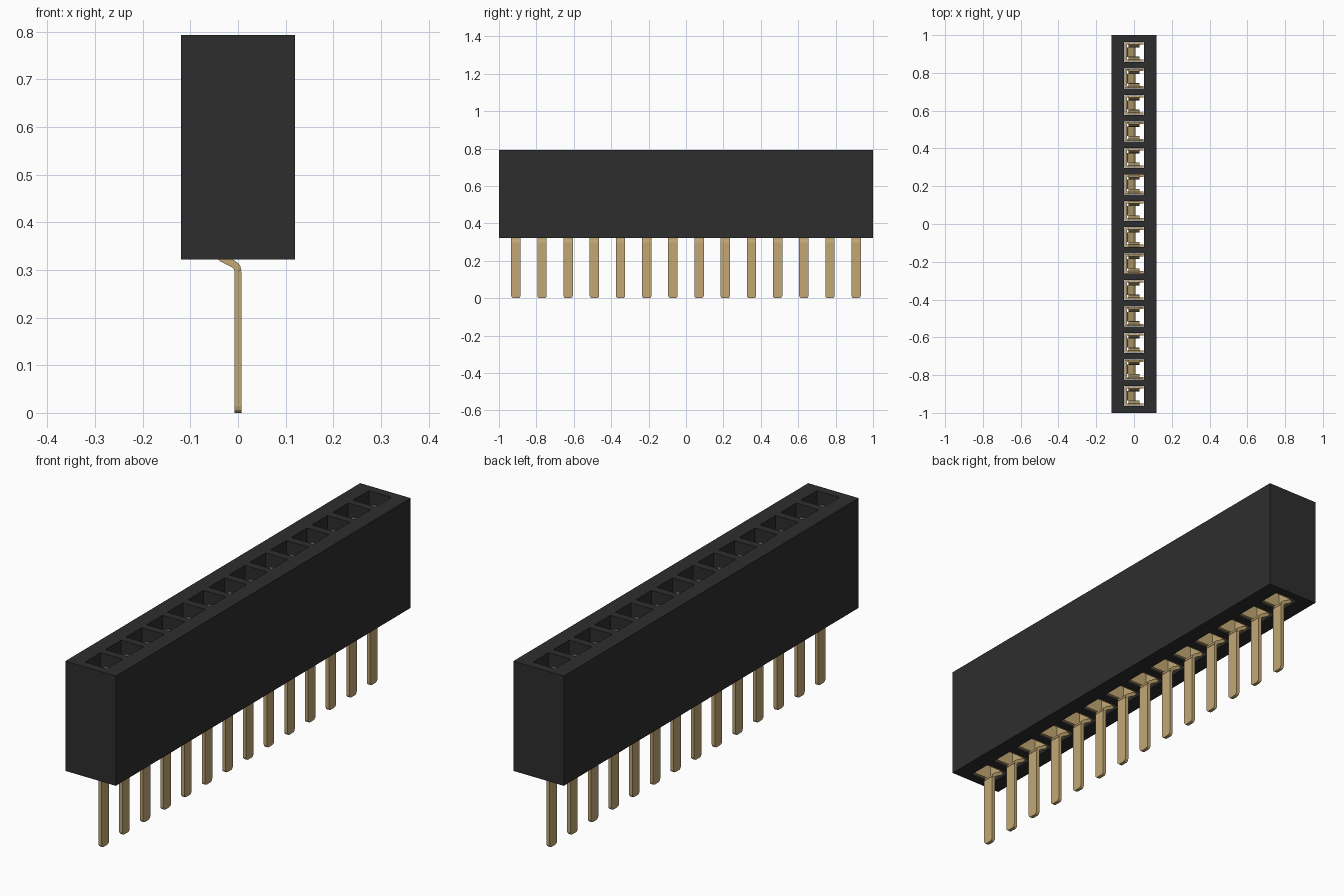
import bpy, bmesh, math

cube = bpy.data.objects.get("Cube")
if cube:
    bpy.data.objects.remove(cube, do_unlink=True)

COUNT, PITCH = 14, 0.14
HOLE = 0.053                    # half size of each square socket
WIDTH, LENGTH = 0.12, 1.0       # half sizes of the housing
Z0, Z1 = 0.322, 0.793           # housing bottom and top
CENTRES = [(i - (COUNT - 1) / 2) * PITCH for i in range(COUNT)]


def material(name, rgb):
    m = bpy.data.materials.new(name)
    m.use_nodes = True
    m.diffuse_color = (*rgb, 1)
    m.node_tree.nodes["Principled BSDF"].inputs["Base Color"].default_value = (*rgb, 1)
    return m


def finish(bm, name, mat):
    bmesh.ops.recalc_face_normals(bm, faces=bm.faces)
    me = bpy.data.meshes.new(name)
    bm.to_mesh(me)
    bm.free()
    me.materials.append(mat)
    return me


def place(name, me, y=0):
    ob = bpy.data.objects.new(name, me)
    ob.location.y = y
    bpy.context.collection.objects.link(ob)


def prism(bm, outline, lo, hi, axis):
    """Extrude a 2D outline: axis 'x' takes (y, z) points, axis 'y' takes (x, z) points."""
    def vert(p, d):
        return bm.verts.new((d, p[0], p[1]) if axis == "x" else (p[0], d, p[1]))
    a = [vert(p, lo) for p in outline]
    b = [vert(p, hi) for p in outline]
    bm.faces.new(a)
    bm.faces.new(b[::-1])
    n = len(a)
    for i in range(n):
        j = (i + 1) % n
        bm.faces.new((a[i], b[i], b[j], a[j]))


def strip(path, t):
    """Outline of a bent sheet of thickness t along a 2D path."""
    left, right = [], []
    for i, p in enumerate(path):
        a, b = path[max(i - 1, 0)], path[min(i + 1, len(path) - 1)]
        dx, dz = b[0] - a[0], b[1] - a[1]
        k = t / 2 / math.hypot(dx, dz)
        left.append((p[0] - dz * k, p[1] + dx * k))
        right.append((p[0] + dz * k, p[1] - dx * k))
    return left + right[::-1]


black = material("black plastic", (0.027, 0.027, 0.027))
gold = material("gold metal", (0.54, 0.39, 0.175))

# Housing: a grid of cells, with open shafts at the socket cells
bm = bmesh.new()
xs = [-WIDTH, -HOLE, HOLE, WIDTH]
ys = [-LENGTH] + [c + s * HOLE for c in CENTRES for s in (-1, 1)] + [LENGTH]
grid = {(i, j, k): bm.verts.new((x, y, z)) for i, x in enumerate(xs)
        for j, y in enumerate(ys) for k, z in enumerate((Z0, Z1))}


def solid(i, j):
    inside = 0 <= i < 3 and 0 <= j < len(ys) - 1
    return inside and not (i == 1 and j % 2 == 1)


for i in range(3):
    for j in range(len(ys) - 1):
        if not solid(i, j):
            continue
        ring = [(i, j), (i + 1, j), (i + 1, j + 1), (i, j + 1)]
        for k in (0, 1):
            bm.faces.new([grid[(*c, k)] for c in ring])
        for e, (di, dj) in enumerate([(0, -1), (1, 0), (0, 1), (-1, 0)]):
            if not solid(i + di, j + dj):
                a, b = ring[e], ring[(e + 1) % 4]
                bm.faces.new([grid[(*a, 0)], grid[(*b, 0)], grid[(*b, 1)], grid[(*a, 1)]])
place("housing", finish(bm, "housing", black))

# Contact: one bent sheet-metal terminal, shared by every socket
bm = bmesh.new()
T = 0.015
# straight pin with rounded tip corners
R, HALF = 0.013, 0.025
tip = [(HALF - R + R * math.cos(a), R - R * math.sin(a))
       for a in (math.radians(d) for d in (0, 30, 60, 90))]
right_side = [(HALF, 0.297)] + tip
prism(bm, right_side + [(-y, z) for y, z in reversed(right_side)], -T / 2, T / 2, "x")
# bend from the pin up to the back plate
bend = [(0, 0.297), (-0.002, 0.306), (-0.010, 0.313), (-0.034, 0.325), (-0.042, 0.333), (-0.043, 0.345)]
prism(bm, strip(bend, T), -HALF, HALF, "y")
# back plate
prism(bm, [(-0.05, 0.335), (-0.037, 0.335), (-0.037, 0.50), (-0.05, 0.50)], -0.05, 0.05, "y")
for s in (-1, 1):
    # side cheek of the channel
    prism(bm, [(s * 0.039, 0.328), (s * 0.051, 0.328), (s * 0.051, 0.50), (s * 0.039, 0.50)],
          -0.05, 0.05, "x")
    # spring arm, pinched inward and flared at the mouth
    arm = [(0.045, 0.49), (0.043, 0.53), (0.030, 0.67), (0.031, 0.695), (0.045, 0.742)]
    prism(bm, strip([(s * y, z) for y, z in arm], 0.011), -0.028, 0.028, "x")
contact = finish(bm, "contact", gold)

for n, y in enumerate(CENTRES):
    place(f"contact_{n + 1}", contact, y)
